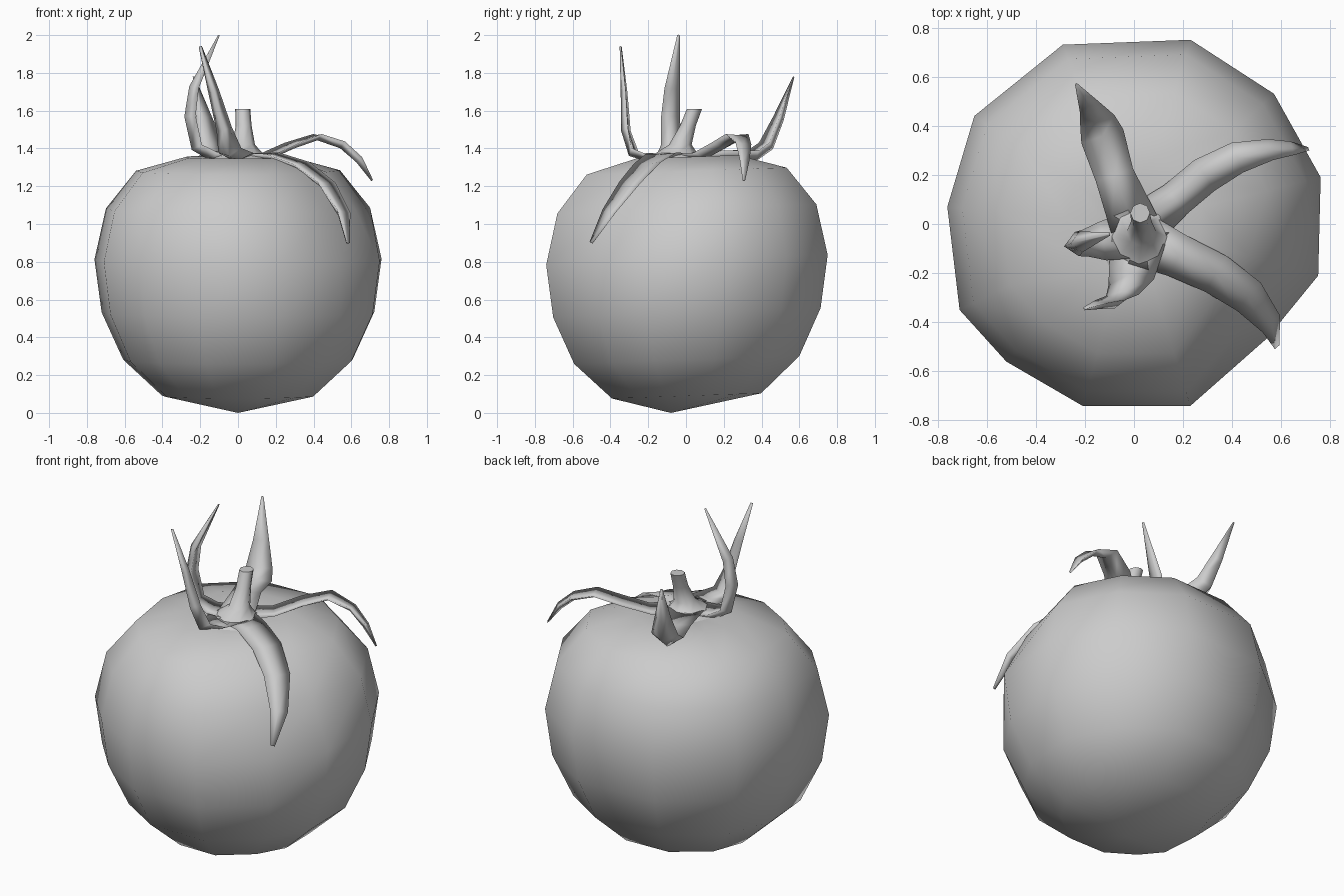
import bpy, bmesh, math
from mathutils import Vector

cube = bpy.data.objects.get("Cube")
if cube:
    bpy.data.objects.remove(cube)

grey = bpy.data.materials.new("plain grey")
grey.use_nodes = True
tone = (0.6, 0.6, 0.6, 1)
grey.diffuse_color = tone
grey.node_tree.nodes["Principled BSDF"].inputs["Base Color"].default_value = tone


def loft(name, rings, start=None, end=None):
    """Skin closed rings of points; close each end with a pole or a cap."""
    bm = bmesh.new()
    loops = [[bm.verts.new(p) for p in ring] for ring in rings]
    n = len(loops[0])
    for a, b in zip(loops, loops[1:]):
        for i in range(n):
            j = (i + 1) % n
            bm.faces.new((a[i], a[j], b[j], b[i]))
    for loop, pole in ((loops[0], start), (loops[-1], end)):
        if pole is None:
            bm.faces.new(loop)
        else:
            tip = bm.verts.new(pole)
            for i in range(n):
                bm.faces.new((loop[i], loop[(i + 1) % n], tip))
    bmesh.ops.recalc_face_normals(bm, faces=bm.faces)
    mesh = bpy.data.meshes.new(name)
    bm.to_mesh(mesh)
    bm.free()
    mesh.materials.append(grey)
    mesh.polygons.foreach_set("use_smooth", [True] * len(mesh.polygons))
    obj = bpy.data.objects.new(name, mesh)
    bpy.context.collection.objects.link(obj)
    return obj


# Fruit: uneven twelve-sided outline scaled up a profile, dented under one leaf
outline = [(.76, .19), (.57, .53), (.23, .75), (-.29, .73), (-.65, .44), (-.76, .07),
           (-.71, -.35), (-.52, -.56), (-.21, -.74), (.23, -.74), (.57, -.49), (.75, -.21)]
profile = [(.53, .09), (.80, .28), (.95, .53), (1, .81), (.92, 1.08), (.71, 1.28), (.36, 1.355), (.17, 1.35)]
dents = {(3, 10): .95, (4, 10): .88, (5, 10): .84, (4, 11): .90, (5, 11): .88}
body = []
for r, (scale, z) in enumerate(profile):
    ring = []
    for i, (x, y) in enumerate(outline):
        s = scale * dents.get((r, i), 1)
        ring.append((x * s, y * s, z + .035 * y * scale))
    body.append(ring)
loft("fruit", body, (0, -.08, 0), (0, 0, 1.34))


# Sepals: tapered, shallow trough-shaped blades along a path
def sepal(name, heading, path, widths, thick=.022):
    a = math.radians(heading)
    side = Vector((-math.sin(a), math.cos(a), 0))
    pts = [Vector(p) for p in path]
    rings = []
    for i, (p, w) in enumerate(zip(pts, widths)):
        t = pts[min(i + 1, len(pts) - 1)] - pts[max(i - 1, 0)]
        across = (side - t * side.dot(t) / t.length_squared).normalized()
        up = t.cross(across).normalized()
        h = min(thick, w * .35)
        rings.append([p + across * w / 2 + up * h * .5, p + up * h * .3,
                      p - across * w / 2 + up * h * .5, p - up * h])
    loft(name, rings)


sepal("back_sepal", 112,
      [(0, 0, 1.36), (-.08, .2, 1.37), (-.13, .36, 1.37), (-.155, .43, 1.42), (-.185, .49, 1.56), (-.235, .57, 1.78)],
      [.2, .16, .18, .15, .09, .012], .04)
sepal("left_sepal", 190,
      [(0, -.04, 1.36), (-.13, -.07, 1.365), (-.215, -.08, 1.41), (-.25, -.085, 1.57), (-.23, -.075, 1.72), (-.1, -.04, 2)],
      [.2, .16, .11, .1, .085, .014], .035)
sepal("front_sepal", 262,
      [(.02, -.06, 1.36), (-.01, -.2, 1.36), (-.045, -.28, 1.38), (-.075, -.315, 1.5), (-.13, -.325, 1.7), (-.2, -.345, 1.94)],
      [.22, .19, .13, .085, .06, .018], .03)
sepal("right_sepal", 32,
      [(.02, -.02, 1.36), (.17, .1, 1.365), (.29, .2, 1.42), (.42, .27, 1.465), (.55, .3, 1.42), (.64, .305, 1.34), (.71, .305, 1.23)],
      [.2, .15, .15, .13, .09, .06, .015])
sepal("draped_sepal", 322,
      [(.02, -.06, 1.36), (.18, -.13, 1.36), (.33, -.2, 1.31), (.46, -.29, 1.21), (.55, -.4, 1.06), (.58, -.5, .9)],
      [.22, .18, .17, .15, .1, .025], .03)


# Stem: leaning, flared tube rising out of a low calyx mound
def disc(cx, cy, z, r, n=8):
    return [(cx + r * math.cos(math.tau * i / n), cy + r * math.sin(math.tau * i / n), z) for i in range(n)]


stem = loft("stem", [disc(.01, -.05, 1.33, .2), disc(.02, -.05, 1.375, .11), disc(.03, -.03, 1.42, .06),
                     disc(.03, .01, 1.52, .042), disc(.025, .045, 1.61, .04)])
bpy.ops.object.select_all(action='DESELECT')
stem.select_set(True)
bpy.context.view_layer.objects.active = stem
bpy.ops.object.shade_smooth_by_angle(angle=math.radians(60))
